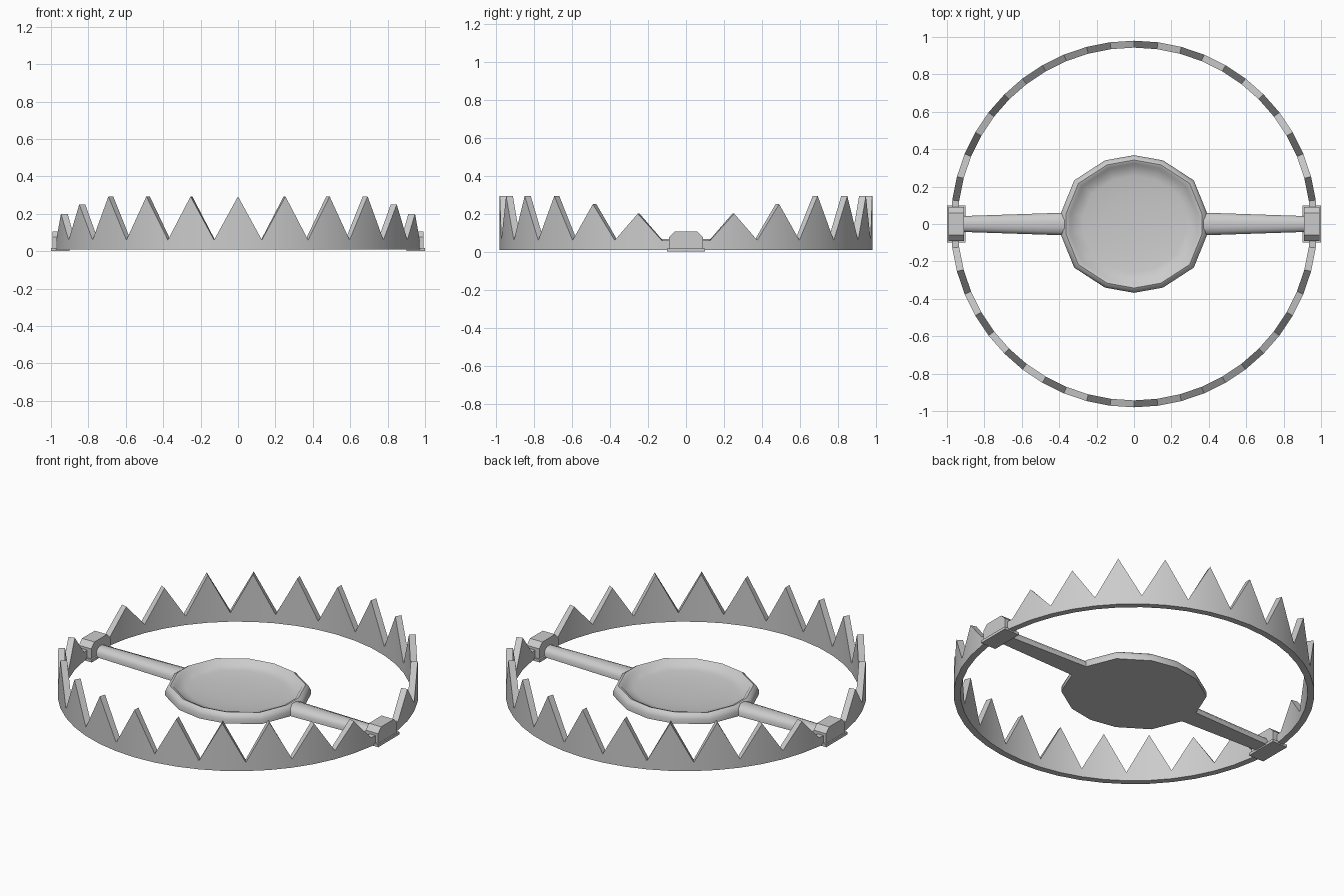
import bpy, bmesh, math

cube = bpy.data.objects.get("Cube")
if cube:
    bpy.data.objects.remove(cube, do_unlink=True)

steel = bpy.data.materials.new("grey steel")
steel.use_nodes = True
COLOUR = (0.6, 0.6, 0.6, 1)
steel.diffuse_color = COLOUR
steel.node_tree.nodes["Principled BSDF"].inputs["Base Color"].default_value = COLOUR


def finish(name, bm, angle=35):
    """Turn a bmesh into a smooth-by-angle steel object."""
    bmesh.ops.recalc_face_normals(bm, faces=bm.faces[:])
    mesh = bpy.data.meshes.new(name)
    bm.to_mesh(mesh)
    bm.free()
    mesh.materials.append(steel)
    ob = bpy.data.objects.new(name, mesh)
    bpy.context.collection.objects.link(ob)
    bpy.ops.object.select_all(action='DESELECT')
    ob.select_set(True)
    bpy.context.view_layer.objects.active = ob
    bpy.ops.object.shade_smooth_by_angle(angle=math.radians(angle))
    return ob


def loft(bm, loops, closed=False, caps=True):
    """Bridge equal-sized vertex loops given as lists of points."""
    rings = [[bm.verts.new(p) for p in loop] for loop in loops]
    n = len(rings[0])
    pairs = list(zip(rings, rings[1:]))
    if closed:
        pairs.append((rings[-1], rings[0]))
    for a, b in pairs:
        for i in range(n):
            j = (i + 1) % n
            bm.faces.new((a[i], a[j], b[j], b[i]))
    if caps and not closed:
        bm.faces.new(rings[0])
        bm.faces.new(rings[-1])


# Toothed jaw ring: 24 tooth positions, with the two at the hinges left flat
R_OUT, R_IN, Z0, VALLEY = 0.98, 0.943, 0.008, 0.06
TIP = {0: VALLEY, 1: 0.20, 2: 0.25}
bm = bmesh.new()
sections = []
for k in range(48):
    a = 2 * math.pi * k / 48
    step = (k // 2) % 12
    from_hinge = min(step, 12 - step)
    top = VALLEY if k % 2 else TIP.get(from_hinge, 0.293)
    c, s = math.cos(a), math.sin(a)
    sections.append([(r * c, r * s, z) for r, z in
                     ((R_OUT, Z0), (R_OUT, top), (R_IN, top), (R_IN, Z0))])
loft(bm, sections, closed=True)
finish("toothed_jaws", bm)

# Trigger pan: 14-sided dish with a rounded rim
quarter = [(0.39, 0.06), (0.32, 0.233), (0.155, 0.34)]
outline = (quarter + [(0, 0.368)] + [(-x, y) for x, y in reversed(quarter)]
           + [(-x, -y) for x, y in quarter] + [(0, -0.368)]
           + [(x, -y) for x, y in reversed(quarter)])
pan_profile = [(1.0, 0.008), (1.0, 0.035), (0.975, 0.055), (0.93, 0.066),
               (0.885, 0.060), (0.855, 0.045), (0.70, 0.034), (0.45, 0.026), (0.2, 0.022)]
bm = bmesh.new()
loft(bm, [[(x * s, y * s, z) for x, y in outline] for s, z in pan_profile])
finish("trigger_pan", bm, 50)

# Tapered, round-topped arms and hinge blocks on both sides
arm_section = [(-1, 0.008), (-1, 0.034), (-0.75, 0.052), (-0.3, 0.061),
               (0.3, 0.061), (0.75, 0.052), (1, 0.034), (1, 0.008)]
cap_section = [(-0.09, 0.012), (-0.09, 0.075), (-0.06, 0.105),
               (0.06, 0.105), (0.09, 0.075), (0.09, 0.012)]
plate_section = [(-0.1, 0), (-0.1, 0.016), (0.1, 0.016), (0.1, 0)]
for side, sx in (("left", 1), ("right", -1)):
    bm = bmesh.new()
    loft(bm, [[(sx * x, w * y, z) for y, z in arm_section]
              for x, w in ((0.355, 0.064), (0.39, 0.06), (0.93, 0.042))])
    finish(side + "_arm", bm, 50)
    for part, section, x0, x1 in (("hinge_cap", cap_section, 0.91, 0.992),
                                  ("hinge_plate", plate_section, 0.9, 1.0)):
        bm = bmesh.new()
        loft(bm, [[(sx * x, y, z) for y, z in section] for x in (x0, x1)])
        finish(side + "_" + part, bm, 30)
